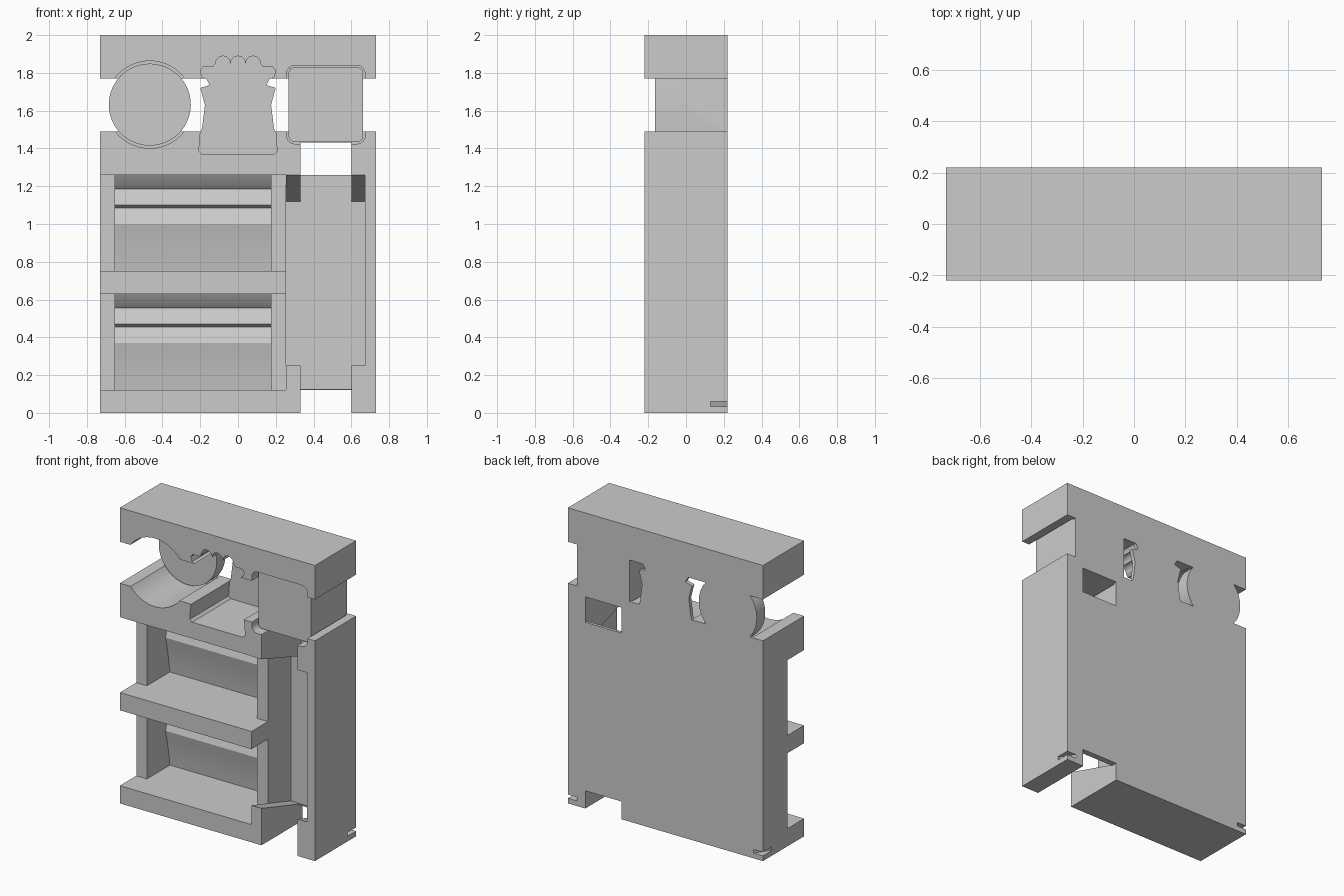
import bpy, bmesh, math
from mathutils import Vector

if "Cube" in bpy.data.objects:
    bpy.data.objects.remove(bpy.data.objects["Cube"], do_unlink=True)

grey = bpy.data.materials.new("plain_grey")
grey.use_nodes = True
colour = (0.6, 0.6, 0.6, 1)
grey.diffuse_color = colour
grey.node_tree.nodes["Principled BSDF"].inputs["Base Color"].default_value = colour


def prism(name, pts, axis, lo, hi):
    """Extrude a closed outline along axis: x takes (y, z), y takes (x, z), z takes (x, y)."""
    def place(p, d):
        c = list(p)
        c.insert("xyz".index(axis), d)
        return Vector(c)
    bm = bmesh.new()
    face = bm.faces.new([bm.verts.new(place(p, lo)) for p in pts])
    ext = bmesh.ops.extrude_face_region(bm, geom=[face])
    verts = [g for g in ext["geom"] if isinstance(g, bmesh.types.BMVert)]
    bmesh.ops.translate(bm, verts=verts, vec=place((0, 0), hi - lo))
    bmesh.ops.recalc_face_normals(bm, faces=bm.faces)
    mesh = bpy.data.meshes.new(name)
    bm.to_mesh(mesh)
    bm.free()
    ob = bpy.data.objects.new(name, mesh)
    bpy.context.collection.objects.link(ob)
    mesh.materials.append(grey)
    return ob


def box(name, x0, x1, y0, y1, z0, z1):
    return prism(name, [(x0, z0), (x1, z0), (x1, z1), (x0, z1)], "y", y0, y1)


def combine(tool, operation):
    """Apply a boolean to the body and discard the tool."""
    bpy.context.view_layer.objects.active = body
    mod = body.modifiers.new(tool.name, "BOOLEAN")
    mod.operation, mod.object, mod.solver = operation, tool, "EXACT"
    bpy.ops.object.modifier_apply(modifier=mod.name)
    bpy.data.objects.remove(tool, do_unlink=True)


def cut(tool):
    combine(tool, "DIFFERENCE")


def arc(cx, cz, r, start, end, n):
    return [(cx + r * math.cos(math.radians(start + (end - start) * i / n)),
             cz + r * math.sin(math.radians(start + (end - start) * i / n)))
            for i in range(n + 1)]


def circle(r):
    return arc(-0.467, 1.632, r, 0, 360, 64)[:-1]


def rounded_square(half, r):
    cx, cz, k = 0.465, 1.632, half - r
    pts = []
    for a, (sx, sz) in zip((0, 90, 180, 270), ((1, 1), (-1, 1), (-1, -1), (1, -1))):
        pts += arc(cx + sx * k, cz + sz * k, r, a, a + 90, 6)
    return pts


def figure():
    side = [(0.19, 1.37), (0.207, 1.385), (0.2, 1.48), (0.19, 1.51), (0.175, 1.63),
            (0.195, 1.705), (0.2, 1.72), (0.15, 1.735), (0.165, 1.765), (0.19, 1.78),
            (0.2, 1.81), (0.185, 1.83), (0.135, 1.83)]
    pts = list(side)
    for cx in (0.08, 0, -0.08):
        pts += arc(cx, 1.85, 0.039, 0, 180, 10)
    return pts + [(-x, z) for x, z in reversed(side)]


FRONT, BACK, PANEL = -0.22, 0.22, 0.2
OUT = 0.3

# Solid block with an open band below the top bar
body = box("holder_body", -0.73, 0.73, FRONT, BACK, 0, 2)
cut(box("band_gap", -1, 1, -OUT, OUT, 1.49, 1.77))

# Shaped pockets in the front, then the matching plugs that bridge the band
cut(prism("round_pocket", circle(0.231), "y", -OUT, PANEL))
cut(prism("figure_pocket", figure(), "y", -OUT, PANEL))
cut(prism("square_pocket", rounded_square(0.208, 0.045), "y", -OUT, PANEL))

# Two shelf bays: shallow front opening and a ribbed back
for base in (0.12, 0.75):
    cut(box("bay_front", -1, 0.255, -OUT, -0.045, base, base + 0.51))
    ribs = [(0.2, 0), (0.192, 0.06), (0.18, 0.13), (0.167, 0.19), (0.153, 0.25),
            (0.18, 0.335), (0.16, 0.35), (0.185, 0.435), (0.168, 0.45), (0.13, 0.51)]
    outline = [(-OUT, base)] + [(y, base + z) for y, z in ribs] + [(-OUT, base + 0.51)]
    cut(prism("bay_back", outline, "x", -0.65, 0.175))

# Tall slot with sloping ends, and a narrower channel through it
slope = 0.13 / 0.42
lift = slope * (OUT + FRONT)
cut(prism("tall_slot", [(-OUT, 0.25 + lift), (PANEL, 0.12), (PANEL, 1.12),
                        (-OUT, 1.26 + lift)], "x", 0.255, 0.672))
cut(prism("channel", [(-OUT, -0.1), (OUT, -0.1), (OUT, 0.12), (0.18, 0.12), (PANEL, 0.16),
                      (PANEL, 1.26), (OUT, 1.26), (OUT, 1.432), (-OUT, 1.432)],
          "x", 0.33, 0.6))

# Pry notches at the lower back corners
for s in (-1, 1):
    cut(prism("corner_notch", [(s * 0.75, 0.13), (s * 0.72, 0.13), (s * 0.64, 0.25),
                               (s * 0.75, 0.25)], "z", 0.035, 0.06))

# Plugs
combine(prism("round_plug", circle(0.217), "y", 0.13, BACK), "UNION")
combine(prism("figure_plug", figure(), "y", PANEL - 0.005, BACK), "UNION")
combine(prism("square_plug", rounded_square(0.197, 0.03), "y", -0.165, BACK), "UNION")

# Smooth the curved walls, keep edges crisp
bpy.ops.object.select_all(action="DESELECT")
body.select_set(True)
bpy.context.view_layer.objects.active = body
bpy.ops.object.shade_smooth_by_angle(angle=math.radians(25))
